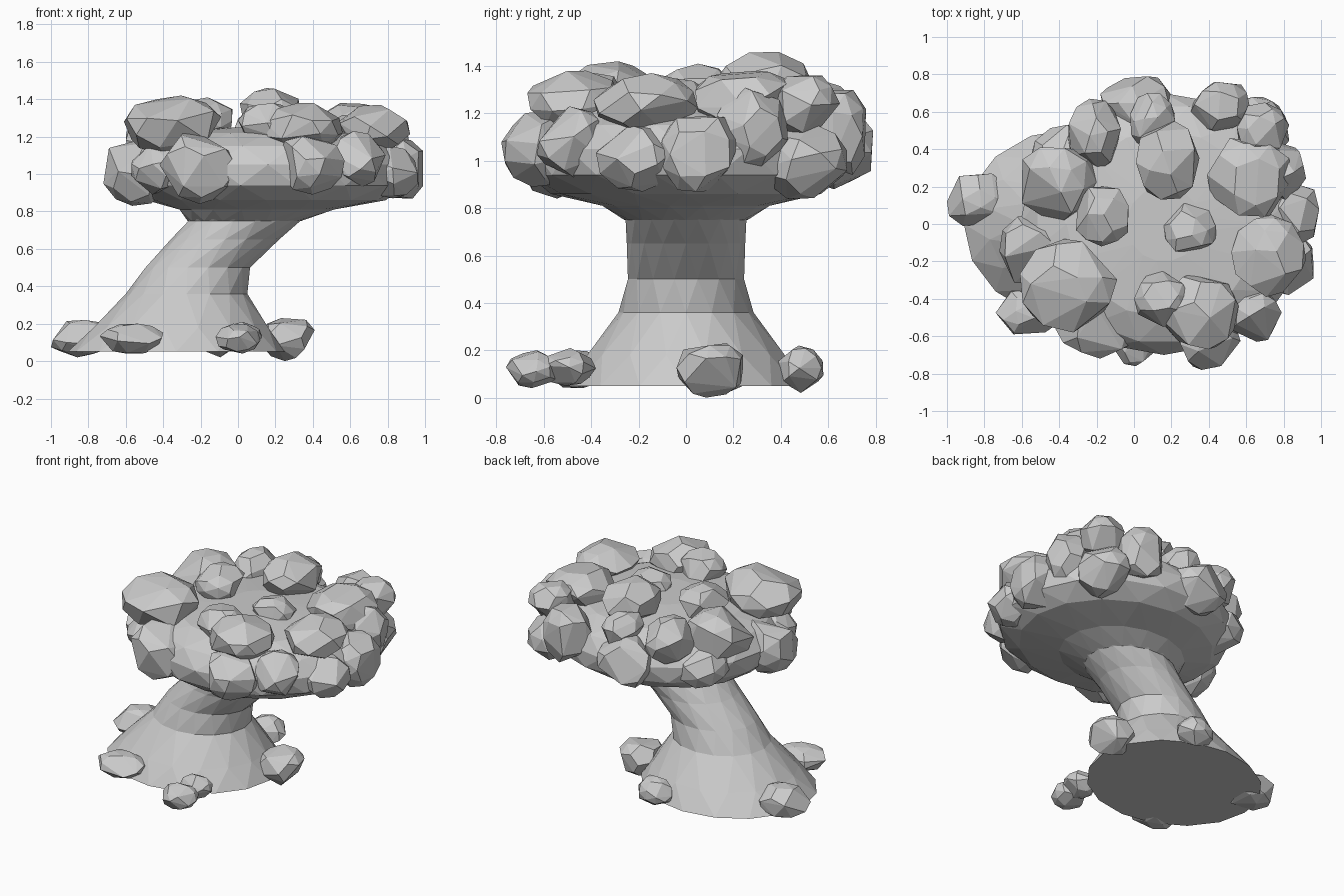
import bpy, bmesh, math, random
from mathutils import Euler, Vector

random.seed(7)


def finish(bm, name):
    bmesh.ops.recalc_face_normals(bm, faces=bm.faces)
    me = bpy.data.meshes.new(name)
    bm.to_mesh(me)
    bm.free()
    ob = bpy.data.objects.new(name, me)
    bpy.context.collection.objects.link(ob)
    return ob


def loft(name, rings, sides=16):
    """Triangulated faceted loft, alternate rings turned half a step; ring = (z, x centre, x radius, y radius)."""
    bm = bmesh.new()
    loops = []
    for k, (z, cx, rx, ry) in enumerate(rings):
        ang = [2 * math.pi * (i + 0.5 * k) / sides for i in range(sides)]
        loops.append([bm.verts.new((cx + rx * math.cos(a), ry * math.sin(a), z))
                      for a in ang])
    for a, b in zip(loops, loops[1:]):
        for i in range(sides):
            j = (i + 1) % sides
            bm.faces.new((a[i], a[j], b[i]))
            bm.faces.new((a[j], b[j], b[i]))
    bm.faces.new(loops[0][::-1])
    bm.faces.new(loops[-1])
    return finish(bm, name)


def lump(name, x, y, z, rx, ry, rz):
    """Chunky clump: hull of some icosphere points, fitted to its radii."""
    bm = bmesh.new()
    bmesh.ops.create_icosphere(bm, subdivisions=2, radius=1)
    turn = Euler([random.uniform(0, 6.28) for _ in range(3)]).to_matrix()
    pts = random.sample([turn @ v.co for v in bm.verts], 25)
    bm.clear()
    lo = [min(p[k] for p in pts) for k in range(3)]
    hi = [max(p[k] for p in pts) for k in range(3)]
    for p in pts:
        q = [2 * (p[k] - lo[k]) / (hi[k] - lo[k]) - 1 for k in range(3)]
        bm.verts.new((x + q[0] * rx, y + q[1] * ry, z + q[2] * rz))
    bmesh.ops.convex_hull(bm, input=bm.verts)
    return finish(bm, name)


# leaning trunk with a flared foot
loft("trunk", [
    (0.05, -0.33, 0.58, 0.51), (0.18, -0.305, 0.475, 0.425),
    (0.36, -0.275, 0.325, 0.285), (0.50, -0.215, 0.285, 0.25),
    (0.65, -0.07, 0.29, 0.25), (0.75, 0.035, 0.305, 0.26),
    (0.82, 0.09, 0.38, 0.34)])

# inner mass of the crown
loft("crown_core", [
    (0.75, 0.035, 0.305, 0.26), (0.81, 0.10, 0.42, 0.36),
    (0.86, 0.15, 0.64, 0.57), (0.94, 0.16, 0.75, 0.68),
    (1.05, 0.16, 0.77, 0.70), (1.15, 0.16, 0.69, 0.64),
    (1.22, 0.16, 0.52, 0.50), (1.25, 0.16, 0.2, 0.2)])

# clumps around the foot
for i, p in enumerate([
        (-0.83, 0.13, 0.12, 0.17, 0.14, 0.10), (-0.57, -0.47, 0.12, 0.17, 0.12, 0.08),
        (0.0, -0.64, 0.12, 0.12, 0.12, 0.08), (0.27, 0.10, 0.115, 0.14, 0.14, 0.115),
        (-0.10, 0.48, 0.12, 0.13, 0.10, 0.10), (0.02, -0.49, 0.13, 0.11, 0.11, 0.08)]):
    lump(f"foot_clump_{i + 1}", *p)

# upper clumps of the crown
for i, p in enumerate([
        (-0.40, 0.20, 1.19, 0.20, 0.21, 0.17), (-0.35, -0.33, 1.26, 0.26, 0.25, 0.16),
        (-0.21, 0.48, 1.20, 0.14, 0.19, 0.15), (0.18, 0.34, 1.32, 0.17, 0.21, 0.14),
        (-0.17, 0.04, 1.29, 0.14, 0.16, 0.12), (0.30, -0.02, 1.24, 0.14, 0.13, 0.11),
        (0.62, 0.25, 1.25, 0.23, 0.21, 0.13), (0.69, 0.50, 1.24, 0.14, 0.15, 0.12),
        (0.72, -0.17, 1.24, 0.20, 0.22, 0.13), (0.35, -0.47, 1.25, 0.21, 0.20, 0.13),
        (0.15, -0.40, 1.25, 0.15, 0.15, 0.13), (0.10, 0.53, 1.22, 0.12, 0.17, 0.12)]):
    lump(f"upper_clump_{i + 1}", *p)

# clumps around the rim of the crown
for i, p in enumerate([
        (0.01, 0.62, 1.05, 0.19, 0.17, 0.17), (0.46, 0.62, 1.12, 0.16, 0.14, 0.18),
        (0.85, 0.06, 1.03, 0.14, 0.17, 0.16), (0.39, -0.62, 1.05, 0.18, 0.16, 0.16),
        (-0.21, -0.55, 1.03, 0.21, 0.17, 0.19), (-0.53, -0.13, 1.01, 0.19, 0.19, 0.18),
        (0.64, -0.48, 1.08, 0.15, 0.15, 0.15), (0.66, 0.48, 1.00, 0.17, 0.20, 0.16),
        (-0.38, 0.36, 1.02, 0.17, 0.17, 0.16), (0.82, -0.22, 1.01, 0.14, 0.16, 0.14),
        (0.80, 0.28, 1.14, 0.12, 0.15, 0.17), (-0.42, -0.35, 1.03, 0.15, 0.15, 0.14)]):
    lump(f"rim_clump_{i + 1}", *p)
